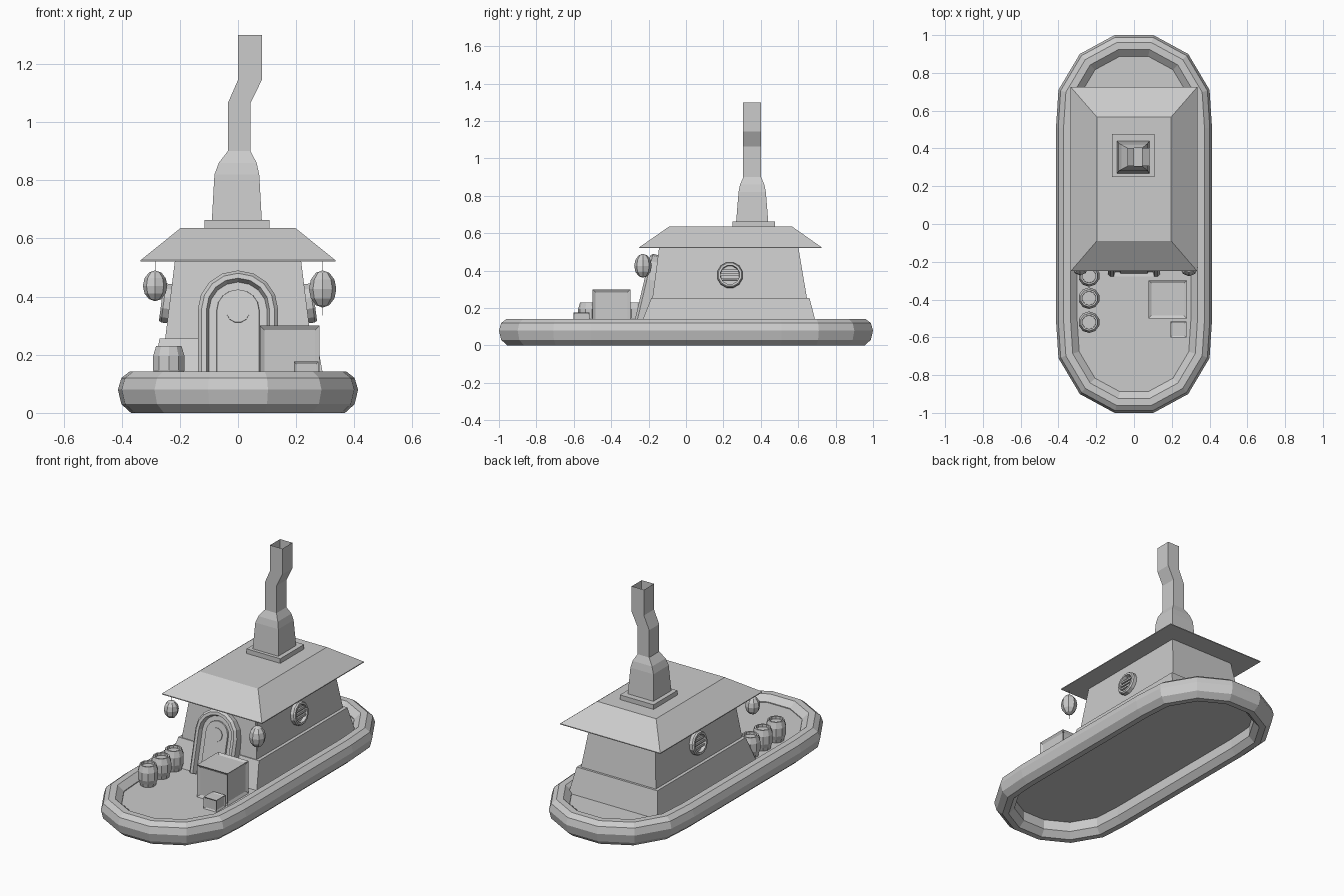
import bpy, bmesh, math
from mathutils import Matrix, Vector

if "Cube" in bpy.data.objects:
    bpy.data.objects.remove(bpy.data.objects["Cube"])


def finish(name, bm, mat=Matrix()):
    bmesh.ops.recalc_face_normals(bm, faces=bm.faces)
    bmesh.ops.transform(bm, matrix=mat, verts=bm.verts)
    me = bpy.data.meshes.new(name)
    bm.to_mesh(me)
    bm.free()
    ob = bpy.data.objects.new(name, me)
    bpy.context.collection.objects.link(ob)
    return ob


def loft(name, rings, start=True, end=True, loop=False, mat=Matrix()):
    """Skin a series of equal-length point rings, optionally capped or joined."""
    bm = bmesh.new()
    vs = [[bm.verts.new(p) for p in r] for r in rings]
    pairs = list(zip(vs, vs[1:])) + ([(vs[-1], vs[0])] if loop else [])
    for a, b in pairs:
        for i in range(len(a)):
            j = (i + 1) % len(a)
            bm.faces.new((a[i], a[j], b[j], b[i]))
    if start and not loop:
        bm.faces.new(vs[0][::-1])
    if end and not loop:
        bm.faces.new(vs[-1])
    return finish(name, bm, mat)


def rect(x0, x1, y0, y1, z):
    return [(x0, y0, z), (x1, y0, z), (x1, y1, z), (x0, y1, z)]


def box(name, x0, x1, y0, y1, z0, z1, mat=Matrix()):
    return loft(name, [rect(x0, x1, y0, y1, z0), rect(x0, x1, y0, y1, z1)], mat=mat)


def circle(r, z, n=12, cx=0, cy=0):
    return [(cx + r * math.cos(2 * math.pi * (i + .5) / n),
             cy + r * math.sin(2 * math.pi * (i + .5) / n), z) for i in range(n)]


def frame(u, n, origin):
    """Matrix whose local z is the surface normal n and local x is u."""
    u, n = Vector(u), Vector(n).normalized()
    m = Matrix((u, n.cross(u), n)).transposed().to_4x4()
    m.translation = origin
    return m


def inset(pts, d, z):
    """Mitred inward offset of a counter-clockwise outline."""
    out = []
    for i, p in enumerate(pts):
        a = (p - pts[i - 1]).normalized()
        b = (pts[(i + 1) % len(pts)] - p).normalized()
        na, nb = Vector((-a.y, a.x)), Vector((-b.y, b.x))
        q = p + (na + nb) * d / (1 + na.dot(nb))
        out.append((q.x, q.y, z))
    return out


# Rounded hull rim and deck
quarter = [(.413, .51), (.40, .71), (.287, .90), (.103, 1.0)]
right = [(x, -y) for x, y in quarter[::-1]] + quarter
outline = [Vector(p) for p in right + [(-x, -y) for x, y in right]]
section = [(0, .08), (.012, .12), (.04, .142), (.077, .142), (.112, .11),
           (.112, .035), (.08, 0), (.045, 0), (.012, .03)]
loft("hull_rim", [inset(outline, d, z) for d, z in section], loop=True)
DECK = .105
loft("deck", [inset(outline, .108, DECK - .01), inset(outline, .108, DECK)])

# Cabin: lower skirt, sloping walls, hipped roof
loft("cabin_skirt", [rect(-.298, .298, -.247, .70, DECK - .005),
                     rect(-.27, .27, -.185, .66, .255)])
loft("cabin_walls", [rect(-.251, .251, -.18, .647, .25),
                     rect(-.216, .216, -.143, .60, .53)])
loft("roof", [rect(-.335, .335, -.25, .725, .52), rect(-.335, .335, -.25, .725, .525),
              rect(-.197, .197, -.09, .567, .636)])

# Crooked chimney, open at the top
box("chimney_base", -.116, .109, .248, .476, .63, .664)
stack = [(.66, -.004, .086, .086), (.82, -.004, .077, .073), (.86, -.001, .065, .065),
         (.90, .004, .039, .048), (1.065, .004, .039, .048),
         (1.145, .041, .041, .048), (1.30, .041, .041, .048)]
loft("chimney", [rect(c - w, c + w, .354 - d, .354 + d, z) for z, c, w, d in stack],
     start=False, end=False)


# Arched door with frame, leaning back with the front wall
def arch(r, n):
    top = [(r * math.cos(math.pi * i / 8), .252 + r * math.sin(math.pi * i / 8), n)
           for i in range(9)]
    return [(-r, 0, n), (r, 0, n)] + top


door = frame((1, 0, 0), (0, -.973, .23), (0, -.245, DECK))
loft("door_frame", [arch(r, n) for r, n in
                    [(.138, -.04), (.138, .022), (.125, .035), (.108, .035), (.10, .01)]], mat=door)
loft("door_leaf", [arch(.075, .005), arch(.072, .018)], mat=door)
loft("door_window", [circle(.04, .015, cy=.246), circle(.04, .023, cy=.246)], mat=door)

# Barred portholes on both side walls
for s, side in ((1, "right"), (-1, "left")):
    m = frame((0, 1, 0), (s * .27, 0, .035), (s * .234, .235, .375))
    loft("porthole_" + side, [circle(r, z) for r, z in
                              [(.07, -.01), (.07, .022), (.064, .03), (.052, .03), (.05, .008)]], mat=m)
    for y in (-.022, 0, .022):
        w = .05 if y == 0 else .045
        box("porthole_bar_" + side, -w, w, y - .006, y + .006, .01, .022, mat=m)

# Hanging lanterns
for name, x, z, r, h, low in (("left", -.285, .437, .042, .053, .385),
                              ("right", .291, .426, .047, .064, .335)):
    bm = bmesh.new()
    bmesh.ops.create_uvsphere(bm, u_segments=8, v_segments=6, radius=1)
    finish("lantern_" + name, bm, Matrix.Translation((x, -.23, z)) @ Matrix.Diagonal((r, r, h, 1)))
    loft("lantern_cord_" + name, [circle(.0015, low, 4, x, -.23), circle(.0015, .523, 4, x, -.23)])

# Barrels with recessed lids
barrel = [(.044, 0), (.049, .02), (.057, .043), (.057, .09), (.05, .112),
          (.046, .125), (.037, .125), (.036, .11)]
for i, y in enumerate((-.275, -.393, -.52)):
    loft("barrel_%d" % (i + 1), [circle(r, DECK + z, 10, -.238, y) for r, z in barrel])

# Crates with recessed panels
for name, x0, x1, y0, y1, top, t in (("large_crate", .076, .28, -.50, -.298, .30, .022),
                                     ("small_crate", .192, .277, -.602, -.515, .176, .012)):
    bm = bmesh.new()
    bmesh.ops.create_cube(bm, size=1)
    size = Vector((x1 - x0, y1 - y0, top - DECK))
    bmesh.ops.scale(bm, vec=size, verts=bm.verts)
    bmesh.ops.recalc_face_normals(bm, faces=bm.faces)
    bmesh.ops.inset_individual(bm, faces=bm.faces[:], thickness=t, depth=-t * .4)
    finish(name, bm, Matrix.Translation(((x0 + x1) / 2, (y0 + y1) / 2, (top + DECK) / 2)))
